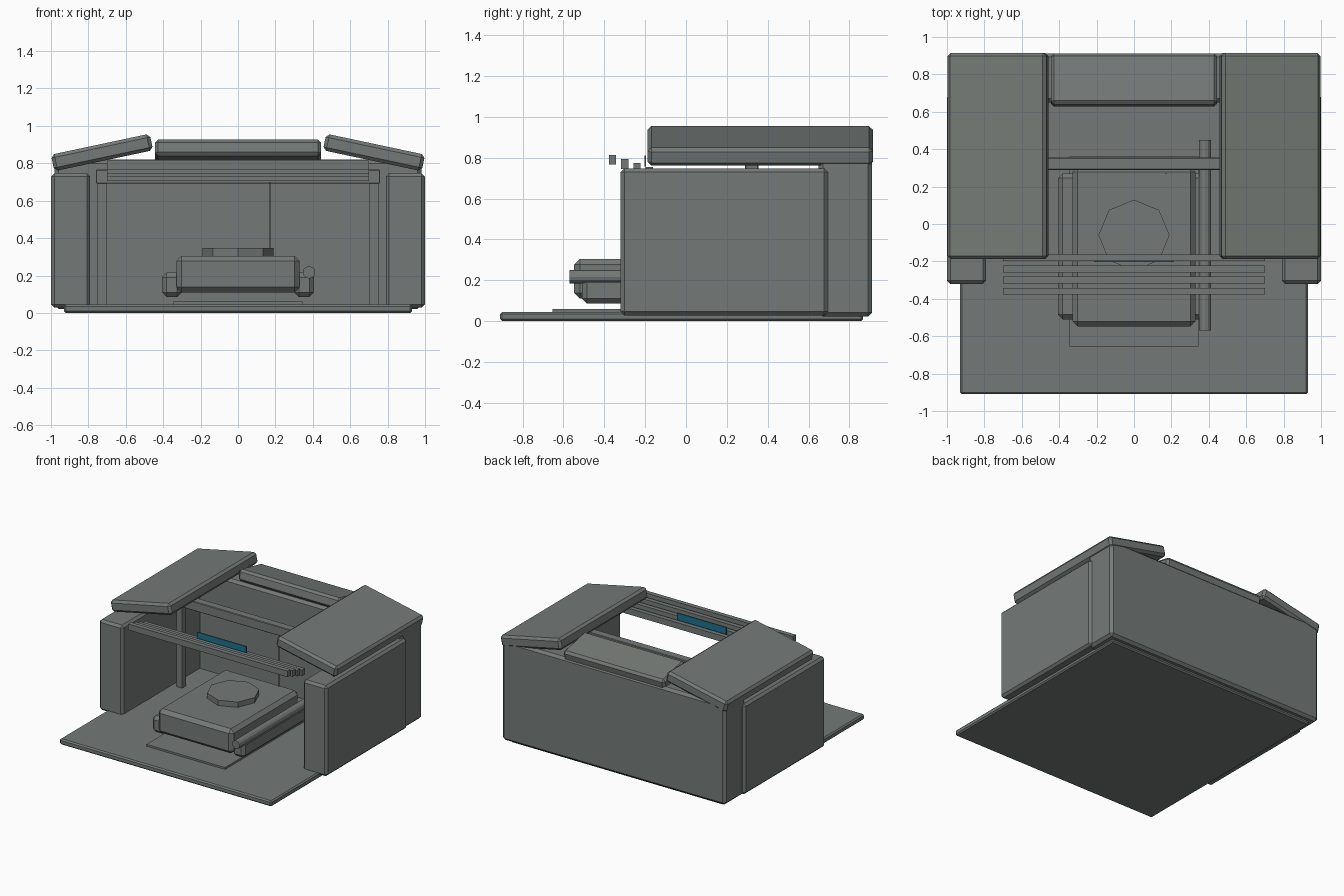
import bpy, math

if "Cube" in bpy.data.objects:
    bpy.data.objects.remove(bpy.data.objects["Cube"])


def material(name, rgb):
    m = bpy.data.materials.new(name)
    m.diffuse_color = (*rgb, 1)
    m.use_nodes = True
    m.node_tree.nodes["Principled BSDF"].inputs["Base Color"].default_value = m.diffuse_color
    return m


GREY = material("grey_green", (0.175, 0.195, 0.185))
BLUE = material("signal_blue", (0.013, 0.165, 0.27))


def finish(ob, name, mat, bevel):
    ob.name = name
    ob.data.materials.append(mat)
    if bevel:
        b = ob.modifiers.new("chamfer", 'BEVEL')
        b.width = bevel
        b.segments = 1
    return ob


def box(name, x, y, z, bevel=0.0, mat=GREY, rot=(0, 0, 0)):
    """Box from its (min, max) range on each axis, turned about its centre."""
    bpy.ops.mesh.primitive_cube_add(
        size=1, location=[(a + b) / 2 for a, b in (x, y, z)], rotation=rot)
    ob = bpy.context.object
    ob.scale = [b - a for a, b in (x, y, z)]
    bpy.ops.object.transform_apply(location=False, rotation=False, scale=True)
    return finish(ob, name, mat, bevel)


def rod(name, loc, r, length, sides, rot=(0, 0, 0)):
    bpy.ops.mesh.primitive_cylinder_add(
        vertices=sides, radius=r, depth=length, location=loc, rotation=rot)
    return finish(bpy.context.object, name, GREY, 0)


# Floor slab and thin parking plate
box("floor_slab", (-0.93, 0.93), (-0.91, 0.868), (0, 0.045), 0.01)
box("parking_plate", (-0.345, 0.345), (-0.655, 0.362), (0.04, 0.06))

# Back wall
box("back_wall", (-0.98, 0.98), (0.65, 0.912), (0.022, 0.82), 0.02)

# Mirrored side walls, inner posts and tilted roof panels
tilt = math.radians(12)
for s, side in ((-1, "left"), (1, "right")):
    def span(a, b):
        return tuple(sorted((s * a, s * b)))
    box(side + "_wall", span(0.79, 1.0), (-0.32, 0.695), (0.028, 0.747), 0.018)
    box(side + "_post", span(0.70, 0.75), (0.30, 0.345), (0.04, 0.70))
    box(side + "_roof_panel", span(0.457, 0.997), (-0.188, 0.915),
        (0.813, 0.903), 0.018, rot=(0, s * tilt, 0))
    # Vehicle side pods
    box(side + "_pod", span(0.30, 0.407), (-0.51, 0.27), (0.085, 0.215), 0.025)

# Rear roof panel, raised at its front edge
box("rear_roof_panel", (-0.445, 0.445), (0.63, 0.91), (0.812, 0.902), 0.018,
    rot=(-tilt, 0, 0))

# Cross beam on the posts
box("cross_beam", (-0.76, 0.76), (0.29, 0.355), (0.692, 0.766), 0.004)

# Stepped door slats and blue sign plate
for i in range(4):
    y, z = -0.378 + 0.06 * i, 0.766 - 0.02 * i
    box("door_slat_%d" % (i + 1), (-0.70, 0.70), (y, y + 0.036), (z, z + 0.048))
box("sign_plate", (-0.215, 0.215), (-0.204, -0.195), (0.757, 0.812), mat=BLUE)

# Parked vehicle: hull, eight-sided hatch, side tube and aerial
box("vehicle_hull", (-0.33, 0.33), (-0.548, 0.305), (0.11, 0.305), 0.028)
rod("hatch", (0, -0.06, 0.322), 0.19, 0.05, 8)
rod("side_tube", (0.38, -0.06, 0.217), 0.033, 1.02, 12, (math.pi / 2, 0, 0))
rod("aerial", (0.17, 0.27, 0.50), 0.003, 0.40, 6)
